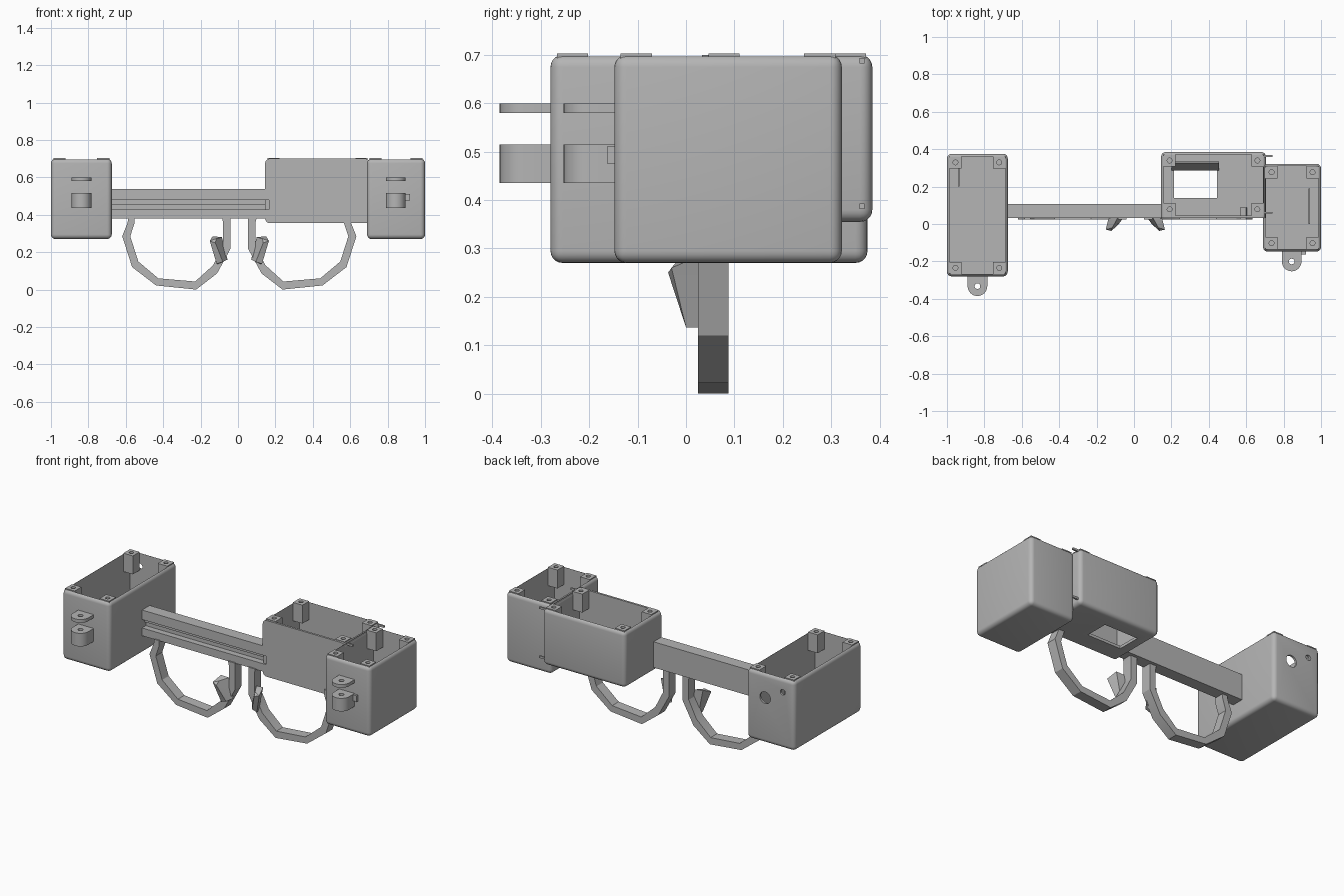
import bpy, bmesh
from math import pi, cos, sin, radians
from mathutils import Vector, Matrix

if "Cube" in bpy.data.objects:
    bpy.data.objects.remove(bpy.data.objects["Cube"], do_unlink=True)

grey = bpy.data.materials.new("plain grey")
grey.use_nodes = True
shade = (0.46, 0.46, 0.46, 1)
grey.diffuse_color = shade
grey.node_tree.nodes["Principled BSDF"].inputs["Base Color"].default_value = shade


def finish(name, bm):
    bmesh.ops.recalc_face_normals(bm, faces=bm.faces[:])
    mesh = bpy.data.meshes.new(name)
    bm.to_mesh(mesh)
    bm.free()
    mesh.materials.append(grey)
    ob = bpy.data.objects.new(name, mesh)
    bpy.context.collection.objects.link(ob)
    return ob


def block(name, lo, hi, radius=0, flat_front=False):
    """Box between two corners, with optional rounded edges."""
    lo, hi = Vector(lo), Vector(hi)
    bm = bmesh.new()
    bmesh.ops.create_cube(bm, size=1)
    for v in bm.verts:
        v.co = (lo + hi) / 2 + v.co * (hi - lo)
    if radius:
        edges = [e for e in bm.edges if not flat_front
                 or max(v.co.y for v in e.verts) > lo.y + 1e-4]
        bmesh.ops.bevel(bm, geom=edges, offset=radius, segments=5,
                        profile=0.5, affect='EDGES')
    return finish(name, bm)


def rod(name, centre, r, length, axis='Z'):
    bm = bmesh.new()
    bmesh.ops.create_cone(bm, cap_ends=True, segments=32, radius1=r, radius2=r, depth=length)
    turn = Matrix.Rotation(pi / 2, 4, 'X') if axis == 'Y' else Matrix()
    bmesh.ops.transform(bm, matrix=Matrix.Translation(centre) @ turn, verts=bm.verts)
    return finish(name, bm)


def prism(name, points, direction):
    """Extrude a closed 3D polygon along a vector."""
    bm = bmesh.new()
    face = bm.faces.new([bm.verts.new(p) for p in points])
    out = bmesh.ops.extrude_face_region(bm, geom=[face])
    moved = [g for g in out["geom"] if isinstance(g, bmesh.types.BMVert)]
    bmesh.ops.translate(bm, verts=moved, vec=direction)
    return finish(name, bm)


def cut(ob, cutter):
    cutter.hide_render = True
    mod = ob.modifiers.new("cut", 'BOOLEAN')
    mod.operation, mod.solver, mod.object = 'DIFFERENCE', 'EXACT', cutter
    bpy.context.view_layer.objects.active = ob
    bpy.ops.object.modifier_apply(modifier=mod.name)
    bpy.data.objects.remove(cutter, do_unlink=True)


WALL, TOP, LUG = 0.013, 0.70, 0.065


def open_case(name, x0, x1, y0, y1, z0, flat_front=False):
    """Rounded open-topped case with a screw post in every corner."""
    case = block(name, (x0, y0, z0), (x1, y1, TOP), 0.025, flat_front)
    cut(case, block("cavity", (x0 + WALL, y0 + WALL, z0 + WALL),
                    (x1 - WALL, y1 - WALL, TOP + 0.1)))
    for sx, px in (("right", x0 + WALL), ("left", x1 - WALL - LUG)):
        for sy, py in (("front", y0 + WALL), ("back", y1 - WALL - LUG)):
            post = block(f"{name}_{sy}_{sx}_post", (px, py, 0.59),
                         (px + LUG, py + LUG, TOP + 0.003))
            cut(post, rod("screw_hole", (px + LUG / 2, py + LUG / 2, 0.69), 0.013, 0.12))
    return case


def hinge_tab(name, x, y, z0, z1):
    """Round-ended tab on a front wall with a vertical pin hole."""
    r = 0.0525
    pts = [(x + r, y + 0.005, z0), (x - r, y + 0.005, z0)]
    pts += [(x - r * cos(a), y - 0.0525 - r * sin(a), z0)
            for a in (pi * i / 16 for i in range(17))]
    tab = prism(name, pts, (0, 0, z1 - z0))
    cut(tab, rod("pin_hole", (x, y - 0.0525, (z0 + z1) / 2), 0.015, 0.3))


# Three open cases
right_case = open_case("right_case", -1, -0.675, -0.28, 0.375, 0.27)
left_case = open_case("left_case", 0.69, 1, -0.148, 0.322, 0.27)
middle_case = open_case("middle_case", 0.145, 0.705, 0.033, 0.385, 0.355, True)

# Cable holes in the back of the right case
cut(right_case, rod("cable_hole", (-0.80, 0.37, 0.55), 0.036, 0.1, 'Y'))
cut(right_case, rod("small_hole", (-0.92, 0.37, 0.615), 0.017, 0.1, 'Y'))

# Window in the middle floor, with a round seat and a sloping plate behind it
seat = rod("round_seat", (0.325, 0.21, 0.369), 0.165, 0.006)
for part in (middle_case, seat):
    cut(part, block("window", (0.215, 0.14, 0.3), (0.445, 0.285, 0.4)))
prism("sloping_plate", [(0.20, 0.285, 0.368), (0.20, 0.325, 0.46),
                        (0.20, 0.335, 0.46), (0.20, 0.297, 0.368)], (0.255, 0, 0))

# Hinge tabs on the outer cases
for side, x, y in (("right", -0.837, -0.28), ("left", 0.843, -0.148)):
    hinge_tab(f"{side}_upper_tab", x, y, 0.58, 0.60)
    hinge_tab(f"{side}_lower_tab", x, y, 0.435, 0.515)
block("left_catch", (0.89, -0.162, 0.475), (0.92, -0.14, 0.512))

# Inner ribs and the small pins joining the cases
block("left_inner_rib", (0.933, 0, 0.28), (0.942, 0.19, 0.40))
block("right_inner_rib", (-0.942, 0.20, 0.28), (-0.932, 0.31, 0.40))
for y in (0.06, 0.364):
    for z in (0.387, 0.688):
        block("joining_pin", (0.69, y - 0.005, z - 0.006), (0.74, y + 0.005, z + 0.006))

# Connecting bar with a stepped slot along its front
bar = block("bar", (-0.68, 0.033, 0.38), (0.15, 0.107, 0.538))
cut(bar, block("slot", (-0.7, 0, 0.428), (0.2, 0.058, 0.48)))
cut(bar, block("slot_undercut", (-0.7, 0.05, 0.428), (0.2, 0.07, 0.455)))
cut(middle_case, block("slot_end", (0.1, 0, 0.428), (0.167, 0.042, 0.48)))

# Finger guards and triggers, mirrored about the grip centre
CENTRE = 0.007
outer = [(0.60, 0.385), (0.605, 0.355), (0.633, 0.285), (0.58, 0.12), (0.452, 0.022),
         (0.238, 0), (0.126, 0.086), (0.053, 0.22), (0.053, 0.385)]
inner = [(0.10, 0.385), (0.094, 0.36), (0.094, 0.235), (0.147, 0.13), (0.243, 0.043),
         (0.44, 0.06), (0.547, 0.15), (0.59, 0.285), (0.567, 0.355), (0.567, 0.385)]
trigger = [(0.135, -0.037, 0.25), (0.165, -0.03, 0.26), (0.13, -0.02, 0.272),
           (0.10, 0.035, 0.28), (0.15, 0.03, 0.285), (0.095, 0, 0.148),
           (0.128, 0, 0.137), (0.07, 0.035, 0.16), (0.12, 0.03, 0.137)]
for side, s in (("left", 1), ("right", -1)):
    def place(x):
        return x if s > 0 else 2 * CENTRE - x
    prism(f"{side}_guard", [(place(x), 0.025, z) for x, z in outer + inner], (0, 0.063, 0))
    bm = bmesh.new()
    for x, y, z in trigger:
        bm.verts.new((place(x), y, z))
    bmesh.ops.convex_hull(bm, input=bm.verts[:])
    finish(f"{side}_trigger", bm)

# Smooth the rounded edges and keep flat faces crisp
bpy.ops.object.select_all(action='DESELECT')
for ob in bpy.context.collection.objects:
    if ob.type == 'MESH':
        ob.select_set(True)
        bpy.context.view_layer.objects.active = ob
bpy.ops.object.shade_smooth_by_angle(angle=radians(25))
